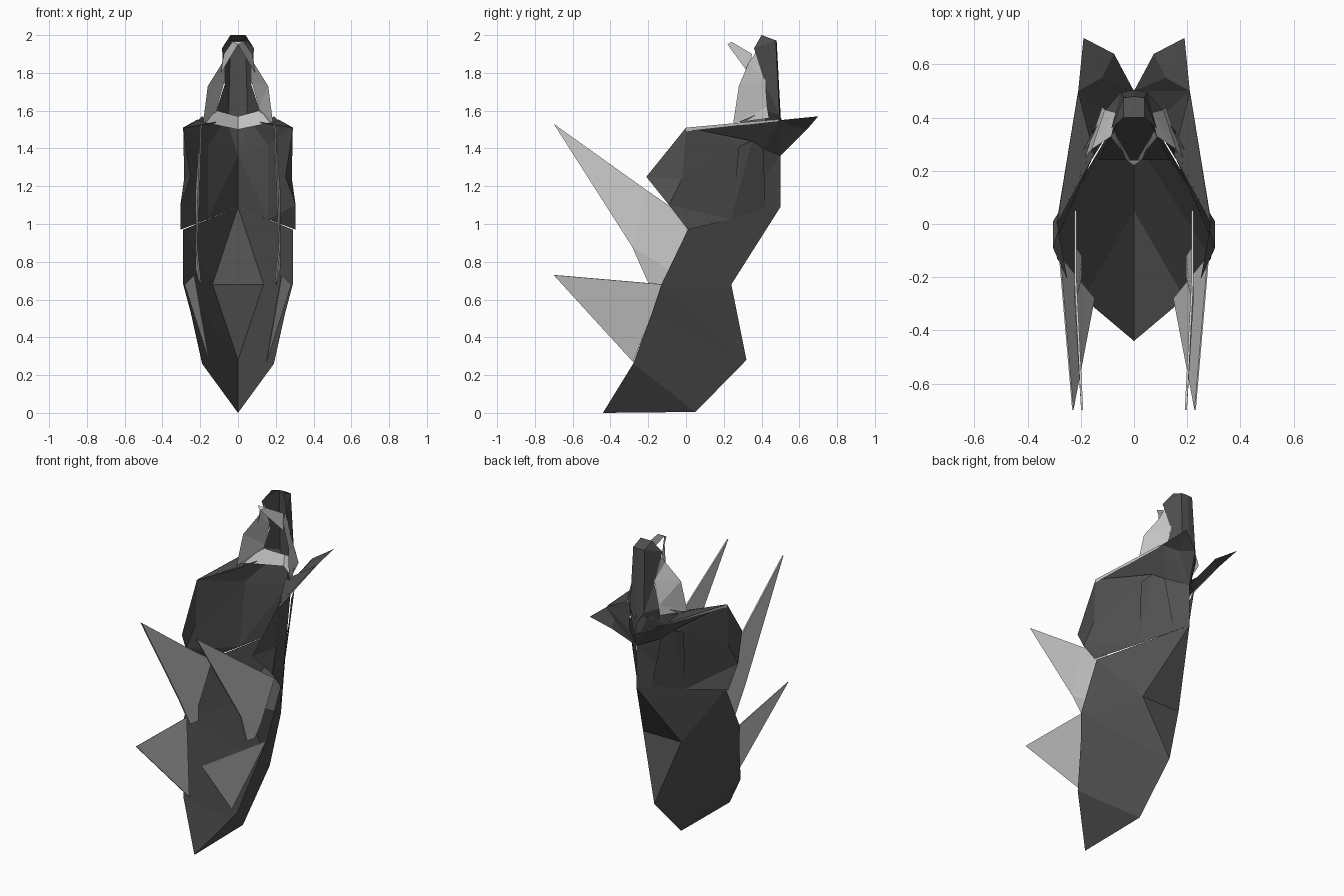
import bpy

if "Cube" in bpy.data.objects:
    bpy.data.objects.remove(bpy.data.objects["Cube"])


def material(name, value):
    m = bpy.data.materials.new(name)
    m.diffuse_color = (value, value, value, 1)
    m.use_nodes = True
    m.node_tree.nodes["Principled BSDF"].inputs["Base Color"].default_value = m.diffuse_color
    return m


DARK = material("dark_grey", 0.08)
LIGHT = material("light_grey", 0.55)


def panel(name, points, faces, mat, thickness=0.0):
    """Faceted half shell, given as named points, mirrored across x = 0."""
    names = list(points)
    me = bpy.data.meshes.new(name)
    me.from_pydata(list(points.values()), [],
                   [[names.index(n) for n in f.split()] for f in faces])
    me.materials.append(mat)
    ob = bpy.data.objects.new(name, me)
    bpy.context.collection.objects.link(ob)
    if thickness:
        s = ob.modifiers.new("Thickness", 'SOLIDIFY')
        s.thickness = thickness
        s.offset = 0
    m = ob.modifiers.new("Mirror", 'MIRROR')
    m.use_clip = True
    m.merge_threshold = 0.001
    return ob


# Lower hull: keel down the back, open at the front
panel("lower_hull", {
    "toe": (0, -0.44, 0), "heel": (0, 0.05, 0.005), "keel": (0, 0.32, 0.28),
    "waist": (0.135, 0.24, 0.68), "mid": (0, 0.24, 0.68), "back": (0, 0.5, 1.09),
    "low": (0.19, -0.28, 0.26), "rim": (0.25, -0.18, 0.53),
    "hip": (0.29, -0.13, 0.68), "flank": (0.29, 0.01, 0.97),
}, ["toe heel low", "low heel rim", "rim heel keel", "rim keel hip",
    "hip keel waist", "hip waist flank", "flank waist back",
    "keel mid waist", "waist mid back"], DARK)

# Upper hull: side armour narrowing to the keel of the back
panel("upper_hull", {
    "flank": (0.305, 0.01, 0.97), "edge": (0.305, -0.09, 1.1),
    "brow": (0.25, -0.21, 1.25), "top": (0.29, 0, 1.51),
    "fold": (0.16, 0.3, 1.42), "corner": (0.06, 0.48, 1.55),
    "low": (0.16, 0.24, 1.025), "back": (0, 0.5, 1.09),
    "spine": (0, 0.5, 1.36), "nape": (0, 0.505, 1.56),
    "cheek": (0.285, -0.02, 1.24),
}, ["edge brow cheek", "brow top cheek", "cheek top fold", "edge cheek fold",
    "top corner fold", "edge fold low", "flank edge low", "low fold spine",
    "low spine back", "fold corner spine", "corner nape spine"], DARK)

# Raised ridge on the armour flank
panel("flank_ridge", {
    "a": (0.18, 0.28, 1.41), "b": (0.155, 0.35, 1.44), "c": (0.11, 0.41, 1.4),
    "d": (0.165, 0.24, 1.03), "e": (0.05, 0.42, 1.08),
}, ["a b d", "b c e d"], DARK)

# Swept tail wings behind the shoulders
panel("tail_wing", {
    "top": (0.29, 0, 1.51), "tip": (0.19, 0.7, 1.57), "notch": (0.075, 0.64, 1.5),
    "root": (0, 0.5, 1.36), "fold": (0.12, 0.55, 1.52), "corner": (0.21, 0.5, 1.55),
    "neck": (0.15, 0.26, 1.53), "b": (0.155, 0.35, 1.44), "c": (0.11, 0.41, 1.4),
}, ["top corner neck", "tip fold corner", "tip notch fold", "notch root fold",
    "fold root corner", "top corner b", "corner c b", "corner root c"], DARK)

# Light trim along the shoulder
panel("shoulder_trim", {
    "a": (0.29, 0.0, 1.49), "b": (0.292, 0.0, 1.51),
    "c": (0.212, 0.49, 1.555), "d": (0.21, 0.49, 1.545),
}, ["a b c d"], LIGHT)

# Head: tall narrow back piece
panel("head_back", {
    "nape_mid": (0, 0.505, 1.5), "nape": (0.05, 0.495, 1.58),
    "crown": (0, 0.48, 1.97), "crown_side": (0.04, 0.475, 1.97),
    "front": (0.04, 0.4, 2.0), "front_mid": (0, 0.4, 2.0),
    "temple": (0.085, 0.36, 1.93), "jaw": (0.07, 0.42, 1.74),
    "base": (0.115, 0.42, 1.6), "foot": (0.1, 0.42, 1.52),
}, ["nape_mid crown crown_side nape", "crown crown_side front front_mid",
    "crown_side temple front", "crown_side jaw temple", "crown_side nape jaw",
    "nape base jaw", "nape_mid nape base foot"], DARK)

# Light face plates on both sides of the head
panel("face_plate", {
    "low": (0.185, 0.25, 1.535), "mid": (0.16, 0.28, 1.73), "high": (0.085, 0.33, 1.85),
    "temple": (0.075, 0.37, 1.91), "jaw": (0.07, 0.42, 1.76), "base": (0.11, 0.43, 1.62),
    "side": (0.12, 0.44, 1.56),
}, ["low mid base", "mid high jaw", "mid jaw base", "high temple jaw",
    "low base side"], LIGHT)

# Pointed visor bridging the two face plates
panel("visor", {
    "tip": (0, 0.22, 1.95), "tip_top": (0.03, 0.24, 1.965), "tip_mid": (0, 0.24, 1.965),
    "high": (0.075, 0.35, 1.9), "low": (0.09, 0.33, 1.8),
}, ["tip tip_top tip_mid", "tip low high tip_top"], LIGHT)

# Collar chevron behind the neck opening
panel("collar", {
    "a": (0, 0.46, 1.5), "b": (0.19, 0.28, 1.54),
    "c": (0.11, 0.42, 1.6), "d": (0, 0.47, 1.57),
}, ["a b c d"], LIGHT)

# Forward blades
panel("upper_blade", {
    "tip": (0.195, -0.7, 1.53), "top": (0.22, -0.21, 1.18), "inner": (0.22, 0.05, 1.0),
    "low": (0.22, -0.09, 0.76), "foot": (0.2, -0.12, 0.68),
    "toe": (0.2, -0.2, 0.69), "heel": (0.22, -0.285, 0.88),
}, ["tip top heel", "top inner low heel", "heel low foot toe"], LIGHT, 0.008)
panel("lower_blade", {
    "tip": (0.23, -0.7, 0.73), "hip": (0.28, -0.12, 0.68), "low": (0.15, -0.28, 0.27),
}, ["tip hip low"], LIGHT, 0.005)
